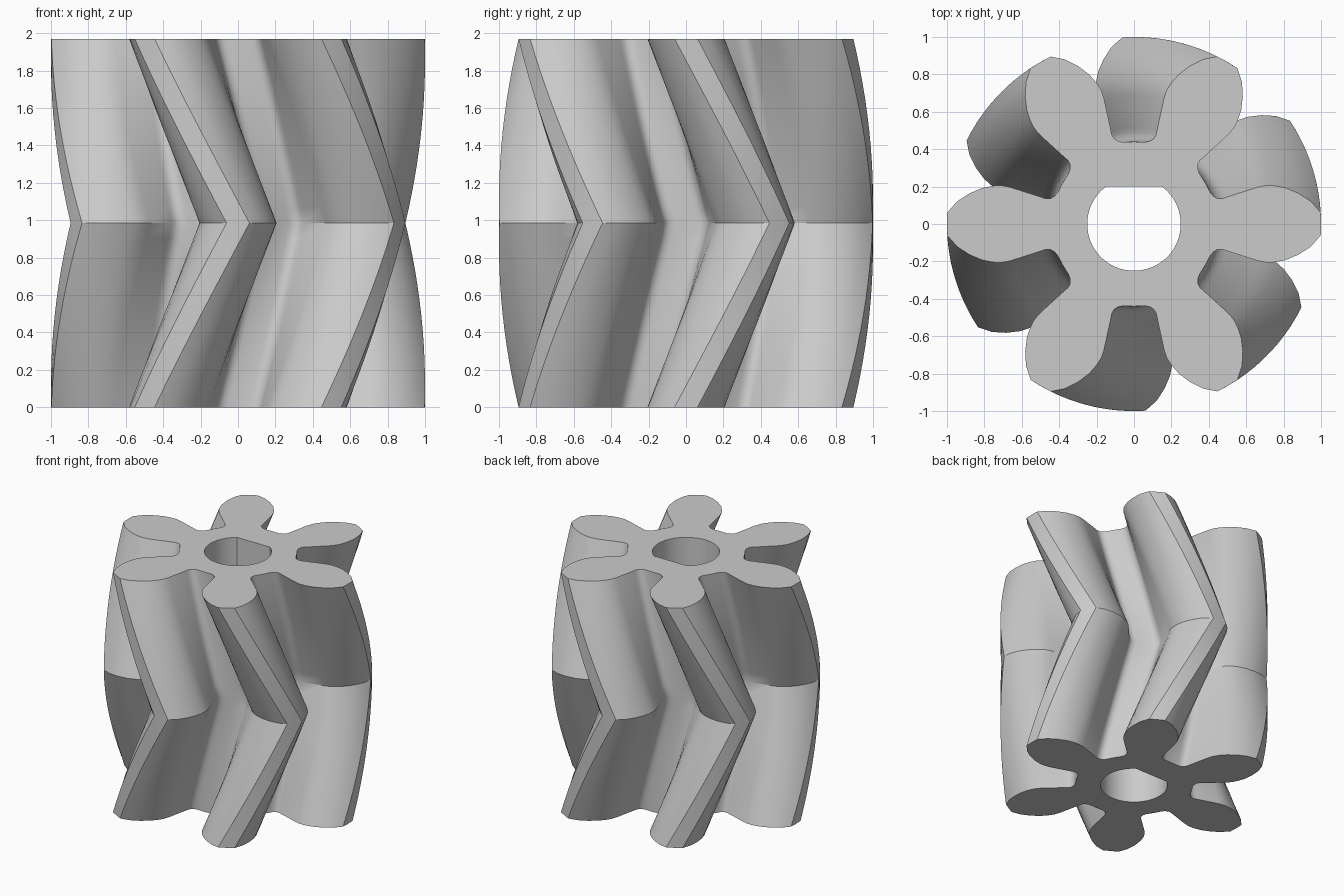
import bpy
import bmesh
import math

TEETH = 6
HEIGHT = 1.97
TWIST = math.radians(30)
LAYERS = 24          # even, so the crease falls on a layer
BORE, FLAT = 0.25, 0.2

if "Cube" in bpy.data.objects:
    bpy.data.objects.remove(bpy.data.objects["Cube"], do_unlink=True)

# Half of one tooth gap, centred on +y: root, fillet, undercut, flank, tip corner
HALF_GAP = [(0.06, 0.438), (0.085, 0.443), (0.105, 0.455), (0.118, 0.475),
            (0.123, 0.5), (0.16, 0.67), (0.175, 0.715), (0.2, 0.755),
            (0.24, 0.8), (0.3, 0.845), (0.37, 0.88), (0.446, 0.895)]


def rotate(p, a):
    c, s = math.cos(a), math.sin(a)
    return p[0] * c - p[1] * s, p[0] * s + p[1] * c


def gear_profile():
    gap = HALF_GAP[::-1] + [(0, 0.44)] + [(-x, y) for x, y in HALF_GAP]
    gap.append(rotate((0, 1), math.pi / TEETH))    # middle of the tooth tip
    return [rotate(p, k * math.tau / TEETH) for k in range(TEETH) for p in gap]


def bore_profile(segments=48):
    start = math.pi - math.asin(FLAT / BORE)
    sweep = math.tau - (math.pi - 2 * math.asin(FLAT / BORE))
    angles = [start + sweep * i / segments for i in range(segments + 1)]
    return [(BORE * math.cos(a), BORE * math.sin(a)) for a in angles]


def skin(bm, profile, heights, twist):
    """Stack turned copies of a closed profile, join them, return both end rims."""
    rings = []
    for z in heights:
        pts = [rotate(p, twist(z)) for p in profile]
        rings.append([bm.verts.new((x, y, z)) for x, y in pts])
    n = len(profile)
    for low, high in zip(rings, rings[1:]):
        for i in range(n):
            j = (i + 1) % n
            bm.faces.new((low[i], low[j], high[j], high[i]))
    return [[bm.edges.get((r[i], r[(i + 1) % n])) for i in range(n)]
            for r in (rings[0], rings[-1])]


bm = bmesh.new()
# Herringbone teeth: twist up to the middle, then back again
outer = skin(bm, gear_profile(), [HEIGHT * i / LAYERS for i in range(LAYERS + 1)],
             lambda z: TWIST * (1 - abs(2 * z / HEIGHT - 1)))
# Straight shaft hole with one flat side
inner = skin(bm, bore_profile(), [0, HEIGHT], lambda z: 0)
# End faces between the teeth and the hole
for rim, hole in zip(outer, inner):
    bmesh.ops.triangle_fill(bm, edges=rim + hole, use_beauty=True)
bmesh.ops.recalc_face_normals(bm, faces=bm.faces[:])

mesh = bpy.data.meshes.new("herringbone_gear")
bm.to_mesh(mesh)
bm.free()
gear = bpy.data.objects.new("herringbone_gear", mesh)
bpy.context.collection.objects.link(gear)

# Plain grey
grey = bpy.data.materials.new("light_grey")
grey.use_nodes = True
colour = (0.6, 0.6, 0.6, 1)
grey.diffuse_color = colour
grey.node_tree.nodes["Principled BSDF"].inputs["Base Color"].default_value = colour
mesh.materials.append(grey)

bpy.ops.object.select_all(action='DESELECT')
gear.select_set(True)
bpy.context.view_layer.objects.active = gear
bpy.ops.object.shade_smooth_by_angle(angle=math.radians(30))
